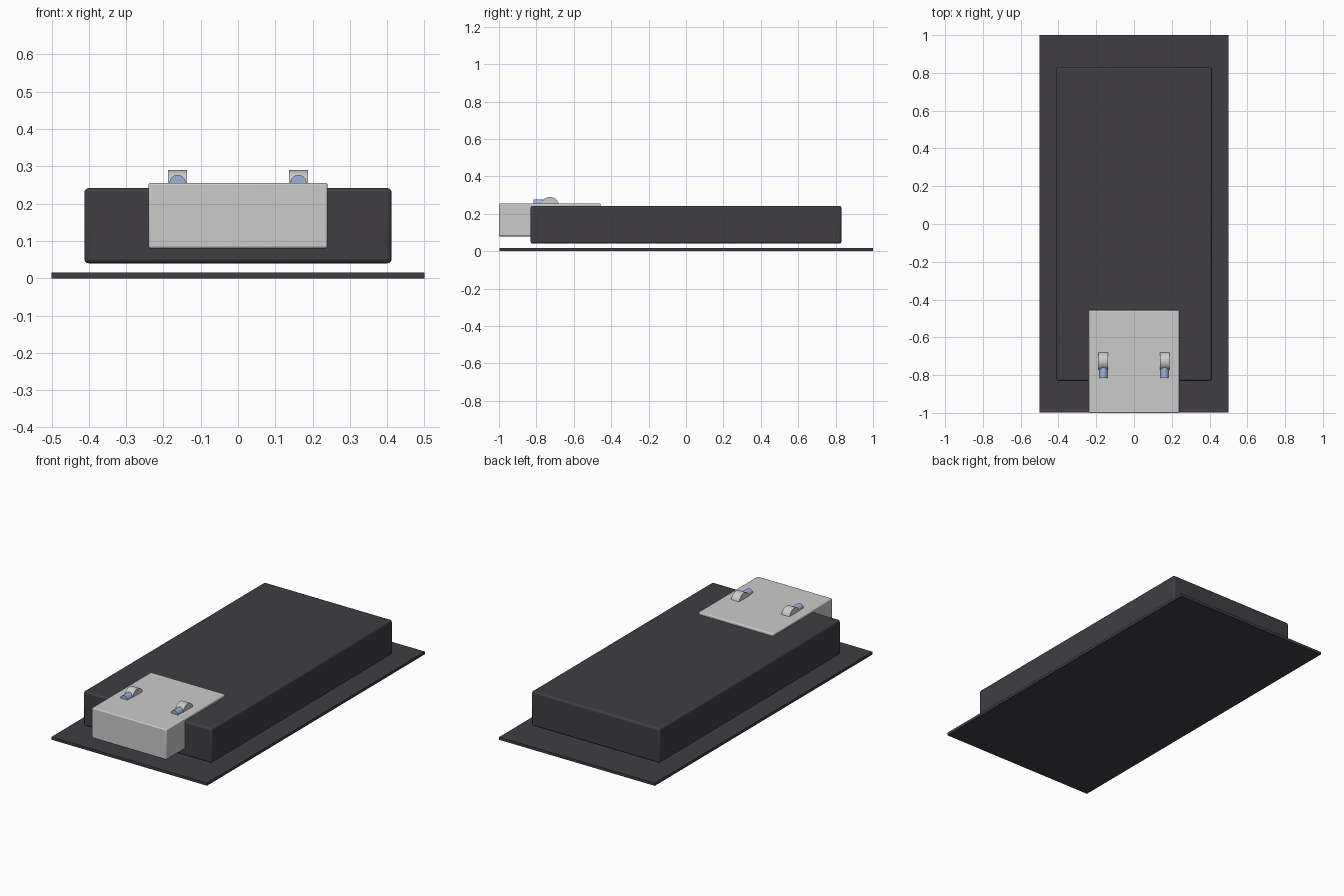
import bpy, math

if "Cube" in bpy.data.objects:
    bpy.data.objects.remove(bpy.data.objects["Cube"])


def material(name, color):
    m = bpy.data.materials.new(name)
    m.diffuse_color = (*color, 1)
    m.use_nodes = True
    m.node_tree.nodes["Principled BSDF"].inputs["Base Color"].default_value = m.diffuse_color
    return m


dark = material("dark_rubber", (0.05, 0.048, 0.055))
blue = material("blue_metal", (0.33, 0.45, 0.7))


def finish(name, mat, bevel=0, segments=3):
    ob = bpy.context.object
    ob.name = name
    bpy.ops.object.transform_apply(location=False, rotation=True, scale=True)
    if mat:
        ob.data.materials.append(mat)
    if bevel:
        mod = ob.modifiers.new("bevel", "BEVEL")
        mod.width, mod.segments = bevel, segments
        mod.limit_method = "ANGLE"
    bpy.ops.object.shade_smooth_by_angle(angle=math.radians(40))
    return ob


def box(name, lo, hi, mat=None, bevel=0):
    bpy.ops.mesh.primitive_cube_add(
        size=1, location=[(a + b) / 2 for a, b in zip(lo, hi)])
    bpy.context.object.scale = [b - a for a, b in zip(lo, hi)]
    return finish(name, mat, bevel)


def cylinder(name, loc, radius, depth, rot, mat=None):
    bpy.ops.mesh.primitive_cylinder_add(
        vertices=32, radius=radius, depth=depth, location=loc, rotation=rot)
    return finish(name, mat)


# Thin floor sheet, thick pad above it, and the block overlapping its front end
box("base_sheet", (-0.5, -0.998, 0), (0.5, 1, 0.016), dark)
box("pad", (-0.412, -0.831, 0.04), (0.412, 0.831, 0.242), dark, 0.012)
box("end_block", (-0.24, -1, 0.08), (0.24, -0.456, 0.256), None, 0.006)

# Two clips: a half-sunk roller with a blue pin in front of it
for side, s in (("left", -1), ("right", 1)):
    cylinder("roller_" + side, (s * 0.162, -0.727, 0.242), 0.048, 0.051,
             (0, math.pi / 2, 0))
    cylinder("pin_" + side, (s * 0.162, -0.785, 0.255), 0.022, 0.06,
             (math.pi / 2, 0, 0), blue)
